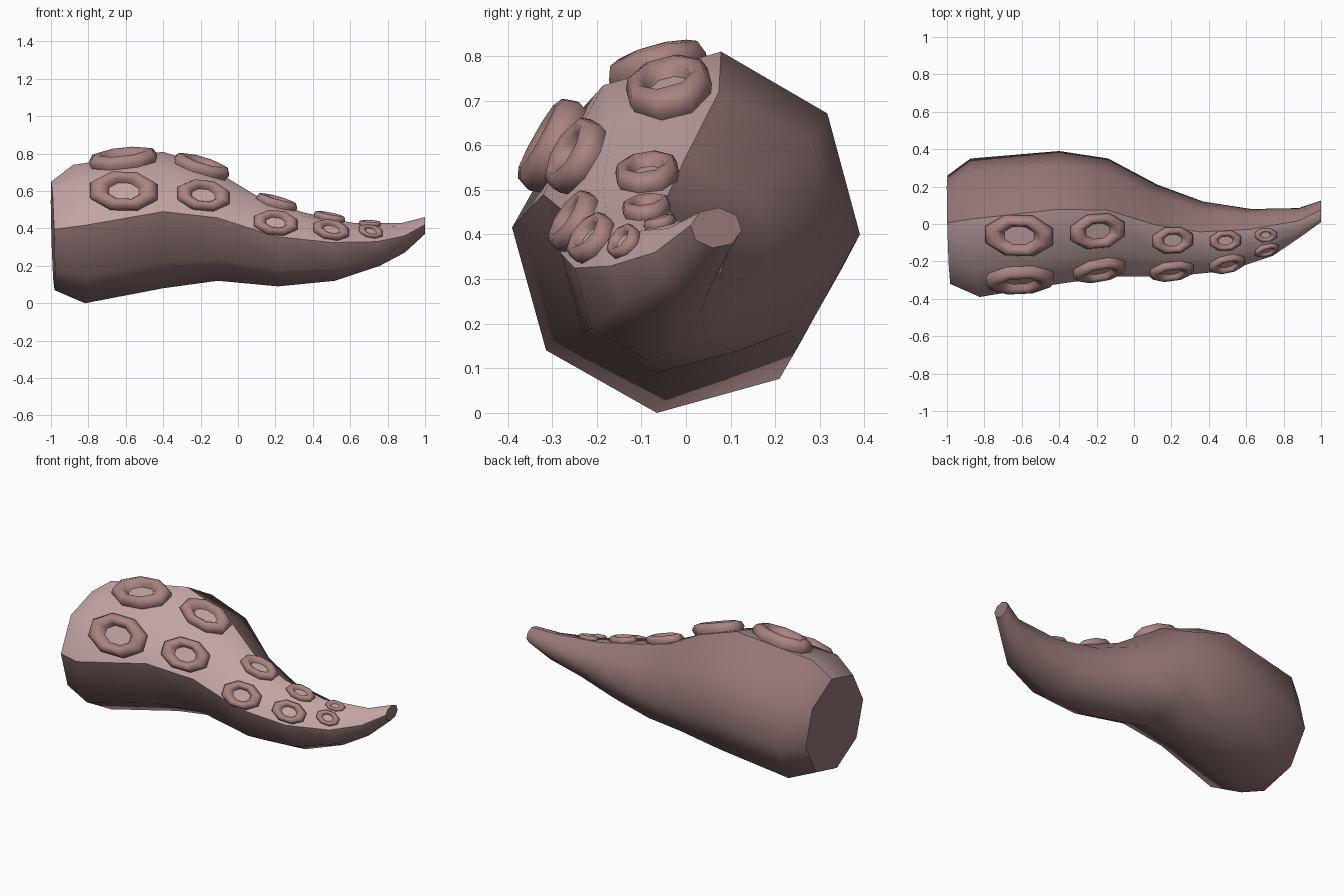
import bpy, bmesh
from math import sin, cos, radians, tau
from mathutils import Vector, Matrix
from mathutils.bvhtree import BVHTree

if "Cube" in bpy.data.objects:
    bpy.data.objects.remove(bpy.data.objects["Cube"])


def material(name, rgb):
    m = bpy.data.materials.new(name)
    m.diffuse_color = (*rgb, 1)
    m.use_nodes = True
    m.node_tree.nodes["Principled BSDF"].inputs["Base Color"].default_value = m.diffuse_color
    return m


skin = material("skin", (0.30, 0.18, 0.18))
band = material("pale_band", (0.54, 0.37, 0.37))
rim = material("sucker_rim", (0.40, 0.23, 0.22))
cup = material("sucker_cup", (0.54, 0.37, 0.36))


def finish(bm, name, mats):
    """Smooth shading, kept sharp where the material changes or at end caps."""
    bmesh.ops.recalc_face_normals(bm, faces=bm.faces)
    for f in bm.faces:
        f.smooth = True
    for e in bm.edges:
        a, b = e.link_faces[0], e.link_faces[-1]
        e.smooth = a.material_index == b.material_index and len(a.verts) == len(b.verts)
    me = bpy.data.meshes.new(name)
    bm.to_mesh(me)
    for m in mats:
        me.materials.append(m)
    ob = bpy.data.objects.new(name, me)
    bpy.context.collection.objects.link(ob)
    return ob


# Tentacle rings: centre x, y min, y max, z min, z max, forward lean of lower front
RINGS = [
    (-0.99, -0.32, 0.26, 0.07, 0.65, 0.008),
    (-0.85, -0.39, 0.35, 0.00, 0.74, 0.028),
    (-0.40, -0.32, 0.39, 0.08, 0.81, 0.0),
    (-0.125, -0.28, 0.35, 0.12, 0.72, 0.015),
    (0.165, -0.28, 0.21, 0.09, 0.565, 0.045),
    (0.435, -0.25, 0.12, 0.12, 0.485, 0.075),
    (0.685, -0.17, 0.08, 0.20, 0.43, 0.065),
    (0.885, -0.07, 0.085, 0.27, 0.43, 0.005),
    (1.0, 0.01, 0.125, 0.37, 0.46, 0.0),
]
SIDES = 8

bm = bmesh.new()
loops = []
for x, y0, y1, z0, z1, lean in RINGS:
    loop = []
    for i in range(SIDES):
        a = radians(83) + tau * i / SIDES
        c, s = cos(a) / 0.9925, sin(a) / 0.9925
        loop.append(bm.verts.new((x - lean * (c + s),
                                  (y0 + y1) / 2 + c * (y1 - y0) / 2,
                                  (z0 + z1) / 2 + s * (z1 - z0) / 2)))
    loops.append(loop)
for a, b in zip(loops, loops[1:]):
    for i in range(SIDES):
        j = (i + 1) % SIDES
        f = bm.faces.new((a[i], a[j], b[j], b[i]))
        f.material_index = 1 if i < 2 else 0   # two pale faces carry the suckers
bm.faces.new(loops[0])
bm.faces.new(loops[-1])
finish(bm, "tentacle", [skin, band])
tree = BVHTree.FromBMesh(bm)

# Sucker profile: radius, height (fractions of the sucker radius)
PROFILE = [(0.88, -0.10), (1.0, 0.12), (0.90, 0.29), (0.70, 0.35), (0.53, 0.26), (0.44, 0.12)]


def sucker(name, x, y, z, length):
    loc, n, _, _ = tree.find_nearest(Vector((x, y, z)))
    u = (Vector((1, 0, 0)) - n * n.x).normalized()
    v = n.cross(u)
    frame = Matrix((u, v, n)).transposed()
    r = length / 2
    sb = bmesh.new()
    rows = []
    for pr, ph in PROFILE:
        rows.append([])
        for i in range(8):
            a = tau * (i + 0.5) / 8
            p = Vector((cos(a) * pr * r * 1.06, sin(a) * pr * r * 0.66, ph * r))
            rows[-1].append(sb.verts.new(loc + frame @ p))
    for a, b in zip(rows, rows[1:]):
        for i in range(8):
            j = (i + 1) % 8
            sb.faces.new((a[i], a[j], b[j], b[i]))
    sb.faces.new(rows[0])
    sb.faces.new(rows[-1]).material_index = 1
    finish(sb, name, [rim, cup])


# Two rows of suckers shrinking towards the tip: x, y, z, length
LOWER = [(-0.61, -0.30, 0.60, 0.37), (-0.185, -0.245, 0.575, 0.29),
         (0.20, -0.245, 0.425, 0.24), (0.495, -0.205, 0.385, 0.20),
         (0.71, -0.14, 0.385, 0.135)]
UPPER = [(-0.615, -0.065, 0.78, 0.37), (-0.19, -0.04, 0.74, 0.31),
         (0.21, -0.09, 0.55, 0.23), (0.49, -0.09, 0.465, 0.175),
         (0.705, -0.06, 0.43, 0.12)]
for row, data in (("lower", LOWER), ("upper", UPPER)):
    for k, d in enumerate(data, 1):
        sucker(f"{row}_sucker_{k}", *d)
